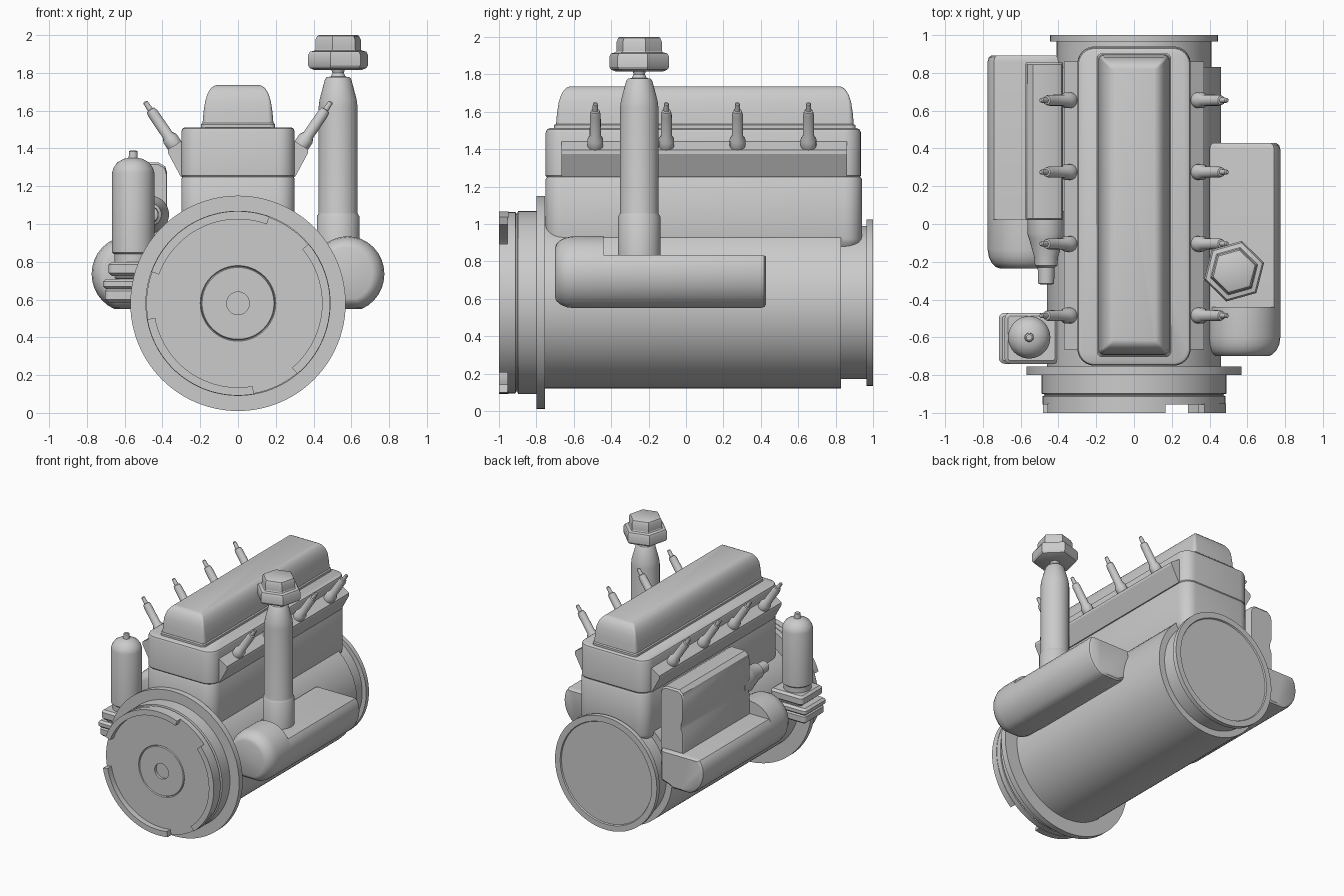
import bpy, bmesh, math
from mathutils import Vector, Matrix

if "Cube" in bpy.data.objects:
    bpy.data.objects.remove(bpy.data.objects["Cube"])

def loft(name, rings, angle=35):
    """Skin equal-length rings of points, cap both ends."""
    bm = bmesh.new()
    vs = [[bm.verts.new(p) for p in r] for r in rings]
    n = len(rings[0])
    for a, b in zip(vs, vs[1:]):
        for i in range(n):
            bm.faces.new((a[i], a[(i + 1) % n], b[(i + 1) % n], b[i]))
    bm.faces.new(vs[0])
    bm.faces.new(vs[-1])
    bmesh.ops.recalc_face_normals(bm, faces=bm.faces)
    me = bpy.data.meshes.new(name)
    bm.to_mesh(me)
    bm.free()
    me.shade_smooth()
    me.set_sharp_from_angle(angle=math.radians(angle))
    ob = bpy.data.objects.new(name, me)
    bpy.context.collection.objects.link(ob)
    return ob

def lathe(name, prof, loc, direction=(0, 0, 1), seg=48, turn=0.0, angle=35):
    """Turn (radius, height) pairs about a direction through loc."""
    m = Matrix.Translation(loc) @ Vector((0, 0, 1)).rotation_difference(Vector(direction)).to_matrix().to_4x4()
    rings = []
    for r, h in prof:
        rings.append([m @ Vector((r * math.cos(turn + math.tau * i / seg),
                                  r * math.sin(turn + math.tau * i / seg), h)) for i in range(seg)])
    return loft(name, rings, angle)

def rrect(x0, x1, y0, y1, r, z, seg=6):
    pts = []
    for k, (cx, cy) in enumerate(((x1 - r, y1 - r), (x0 + r, y1 - r), (x0 + r, y0 + r), (x1 - r, y0 + r))):
        for i in range(seg + 1):
            a = math.pi / 2 * (k + i / seg)
            pts.append((cx + r * math.cos(a), cy + r * math.sin(a), z))
    return pts

def block(name, x0, x1, y0, y1, r, secs):
    """Rounded box from (z, inset) sections."""
    return loft(name, [rrect(x0 + i, x1 - i, y0 + i, y1 - i, max(r - i, .012), z) for z, i in secs])

Y = (0, 1, 0)
CZ = 0.58

# Main barrel, rear drum and rear flange
lathe("crankcase", [(.46, -.77), (.46, .83)], (0, 0, CZ), Y, 96)
lathe("rear_drum", [(.41, .8), (.41, .97)], (0, 0, CZ), Y, 96)
lathe("rear_flange", [(.445, .965), (.445, 1), (.40, 1), (.395, .99)], (0, 0, CZ), Y, 96)

# Front flange and flywheel with hub recess and centre bore
lathe("front_flange", [(.57, -.80), (.57, -.755)], (0, 0, CZ), Y, 96)
lathe("flywheel", [(.06, -.935), (.06, -.955), (.19, -.955), (.195, -.945), (.20, -.955), (.485, -.955),
                   (.485, -.912), (.475, -.908), (.475, -.902), (.49, -.898), (.49, -.79)], (0, 0, CZ), Y, 96)

# Three raised rim segments
for start in (-50, 70, 190):
    rings = []
    for i in range(25):
        a = math.radians(start + 90 * i / 24)
        rings.append([(r * math.cos(a), y, CZ + r * math.sin(a))
                      for r, y in ((.445, -.95), (.445, -1), (.488, -1), (.488, -.95))])
    loft("rim_segment", rings)

# Cylinder block, head and rocker cover
block("cylinder_block", -.3, .3, -.75, .94, .09,
      [(.87, .03), (.90, .005), (.92, 0), (1.24, 0), (1.25, .006)])
block("cylinder_head", -.3, .3, -.75, .935, .09,
      [(1.25, .006), (1.258, 0), (1.49, 0), (1.505, .006), (1.512, .02)])
block("cover_gasket", -.196, .196, -.705, .905, .03, [(1.5, 0), (1.528, 0), (1.535, .008)])
block("rocker_cover", -.188, .188, -.695, .897, .03,
      [(1.53, 0), (1.59, .005), (1.65, .014), (1.69, .027), (1.715, .042), (1.73, .058), (1.736, .075)])

# Side ridges on the head with four injectors each
for s in (1, -1):
    prof = ((.28, 1.25), (.303, 1.25), (.37, 1.375), (.37, 1.395), (.30, 1.44), (.28, 1.44))
    loft("head_ridge", [[(s * x, y, z) for x, z in prof] for y in (-.665, .86)], 20)
    for y in (-.485, -.105, .275, .655):
        lathe("injector", [(.038, -.03), (.042, .0), (.042, .04), (.03, .06), (.029, .2), (.024, .222),
                           (.015, .225), (.013, .27), (.008, .276)],
              (s * .338, y, 1.42), (s * .16, 0, .235), 16)

# Side tanks: rounded front bulb, flat-topped rear
def tank(s, dy):
    full = []
    for i in range(32):
        a = math.tau * i / 32
        full.append((.58 + .195 * math.cos(a), max(.735 + .2 * math.sin(a), .55)))
    flat = [(x, min(z, .835)) for x, z in full]
    flat = [(.40 if x < .47 else x, z) for x, z in flat]
    def ring(p, y, k):
        return [(s * (.56 + (x - .56) * k), y + dy, .735 + (z - .735) * k) for x, z in p]
    loft("tank_bulb", [ring(full, y, k) for y, k in
                       ((-.70, .70), (-.692, .80), (-.67, .90), (-.64, .97), (-.60, 1), (-.44, 1))])
    loft("tank_body", [ring(flat, y, k) for y, k in
                       ((-.5, .99), (-.44, 1), (.395, 1), (.418, .97), (.428, .9))])

tank(1, 0)
tank(-1, .465)

# Breather pipe with hexagonal cap
px, py = .53, -.25
lathe("breather_pipe", [(.113, .78), (.113, 1.04), (.105, 1.052), (.103, 1.06), (.103, 1.62), (.098, 1.66),
                        (.07, 1.765), (.06, 1.778), (.04, 1.78), (.03, 1.80), (.04, 1.83)], (px, py, 0))
lathe("hex_cap", [(.13, 1.815), (.155, 1.825), (.165, 1.84), (.165, 1.895), (.155, 1.912), (.13, 1.918),
                  (.125, 1.925), (.125, 1.975), (.115, 1.995), (.105, 2.0)],
      (px, py, 0), seg=6, turn=math.radians(15.7), angle=30)

# Oil filter on stacked bracket plates
fx, fy = -.555, -.6
lathe("oil_filter", [(.10, .78), (.10, .84), (.112, .85), (.112, 1.27), (.105, 1.295), (.085, 1.325),
                     (.05, 1.345), (.024, 1.35), (.022, 1.385), (.015, 1.39)], (fx, fy, 0))
for z0, z1, x0, g in ((.725, .80, -.685, 0), (.70, .735, -.655, .02), (.655, .71, -.715, 0), (.585, .66, -.705, .01)):
    block("filter_plate", x0, -.40, -.74 + g, -.47 - g, .03,
          [(z0, .018), (z0 + .015, 0), (z1 - .015, 0), (z1, .018)])

# Starter housing and stepped nose on the left
prof = ((-.575, 1.26), (-.565, 1.30), (-.535, 1.325), (-.42, 1.325), (-.385, 1.305), (-.375, 1.27), (-.375, .80),
        (-.575, .80), (-.575, .98), (-.56, 1.02), (-.56, 1.06), (-.575, 1.11))
def srect(y, k):
    return [(-.475 + (x + .475) * k, y, 1.06 + (z - 1.06) * k) for x, z in prof]
loft("starter_housing", [srect(.855, .95), srect(.845, 1), srect(.03, 1), srect(.02, .96)])
lathe("starter_nose", [(.1, -.05), (.1, .07), (.09, .10), (.062, .2), (.06, .24), (.045, .25), (.042, .335), (.03, .34)],
      (-.465, .02, 1.05), (0, -1, 0), 32)
